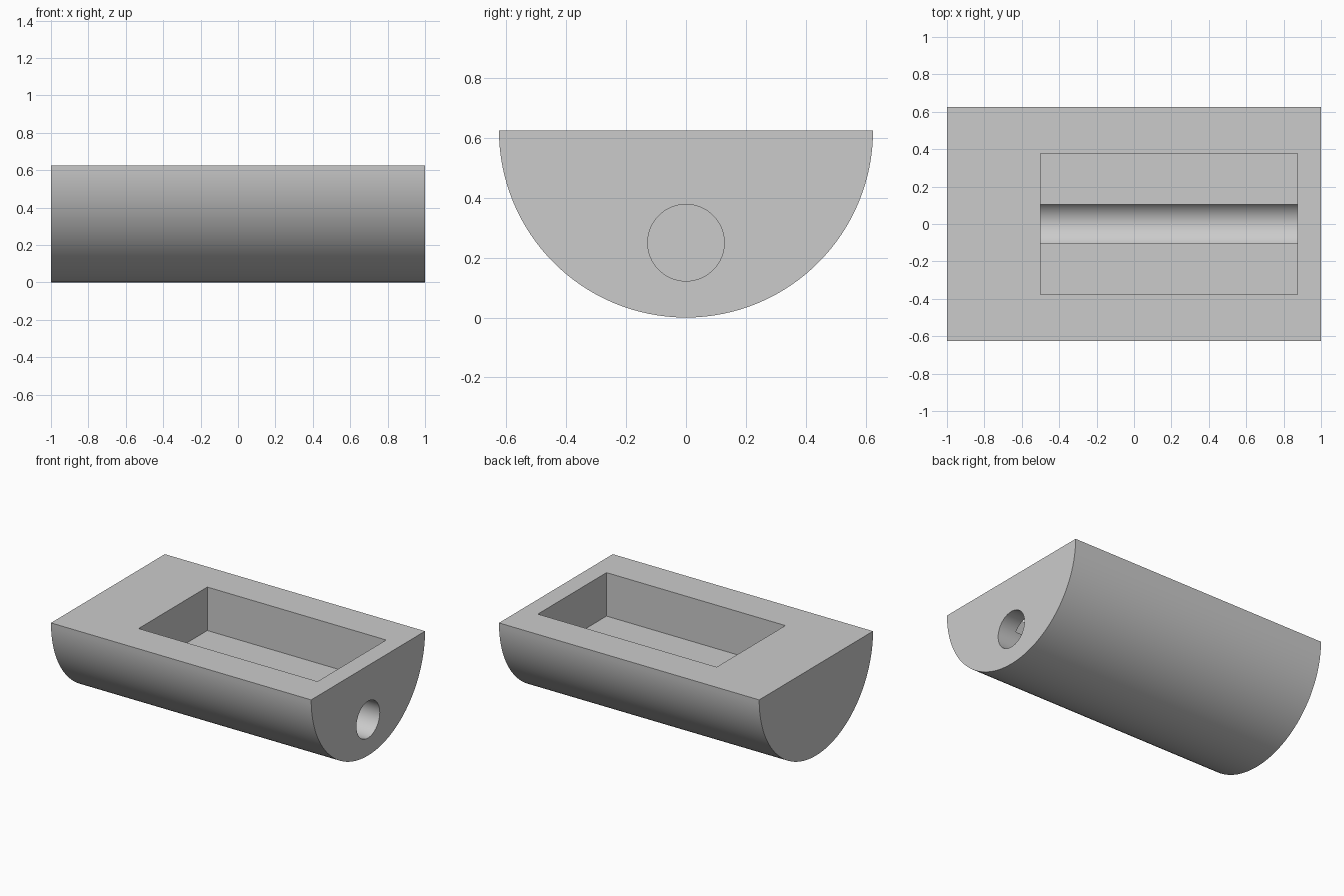
import bpy
import bmesh
from math import pi, sin, cos, radians
from mathutils import Matrix

cube = bpy.data.objects.get("Cube")
if cube:
    bpy.data.objects.remove(cube, do_unlink=True)

RADIUS = 0.625
BORE_RADIUS = 0.128
BORE_Z = 0.25
POCKET_FLOOR = 0.323
POCKET_X = (-0.5, 0.875)
POCKET_HALF_WIDTH = 0.377

grey = bpy.data.materials.new("plain grey")
grey.use_nodes = True
colour = (0.6, 0.6, 0.6, 1)
grey.diffuse_color = colour
grey.node_tree.nodes["Principled BSDF"].inputs["Base Color"].default_value = colour


def prism(name, outline, x0, x1):
    """Extrude a (y, z) outline along x."""
    bm = bmesh.new()
    face = bm.faces.new([bm.verts.new((x0, y, z)) for y, z in outline])
    side = bmesh.ops.extrude_face_region(bm, geom=[face])
    verts = [g for g in side["geom"] if isinstance(g, bmesh.types.BMVert)]
    bmesh.ops.translate(bm, verts=verts, vec=(x1 - x0, 0, 0))
    bmesh.ops.recalc_face_normals(bm, faces=bm.faces)
    mesh = bpy.data.meshes.new(name)
    bm.to_mesh(mesh)
    bm.free()
    mesh.materials.append(grey)
    obj = bpy.data.objects.new(name, mesh)
    bpy.context.collection.objects.link(obj)
    return obj


def arc(radius, z, start, end, steps):
    angles = [start + (end - start) * i / steps for i in range(steps + 1)]
    return [(radius * cos(a), z + radius * sin(a)) for a in angles]


# Half-cylinder body with its flat side up
body = prism("half_round_body", arc(RADIUS, RADIUS, pi, 2 * pi, 64), -1, 1)

# Rectangular pocket sunk into the flat top
w = POCKET_HALF_WIDTH
pocket = prism("pocket_cutter", [(-w, POCKET_FLOOR), (w, POCKET_FLOOR), (w, 1), (-w, 1)], *POCKET_X)

# Round bore from the left end to the far wall of the pocket
bore = prism("bore_cutter", arc(BORE_RADIUS, BORE_Z, 0, 2 * pi, 64)[:-1], POCKET_X[0], 1.2)

for cutter in (pocket, bore):
    cut = body.modifiers.new(cutter.name, "BOOLEAN")
    cut.operation = "DIFFERENCE"
    cut.solver = "EXACT"
    cut.object = cutter

# Apply the cuts, then smooth the round faces only
bpy.context.view_layer.update()
evaluated = body.evaluated_get(bpy.context.evaluated_depsgraph_get())
result = bpy.data.meshes.new_from_object(evaluated)
body.modifiers.clear()
body.data = result
for cutter in (pocket, bore):
    bpy.data.objects.remove(cutter, do_unlink=True)

bpy.ops.object.select_all(action="DESELECT")
body.select_set(True)
bpy.context.view_layer.objects.active = body
bpy.ops.object.shade_smooth_by_angle(angle=radians(30))
